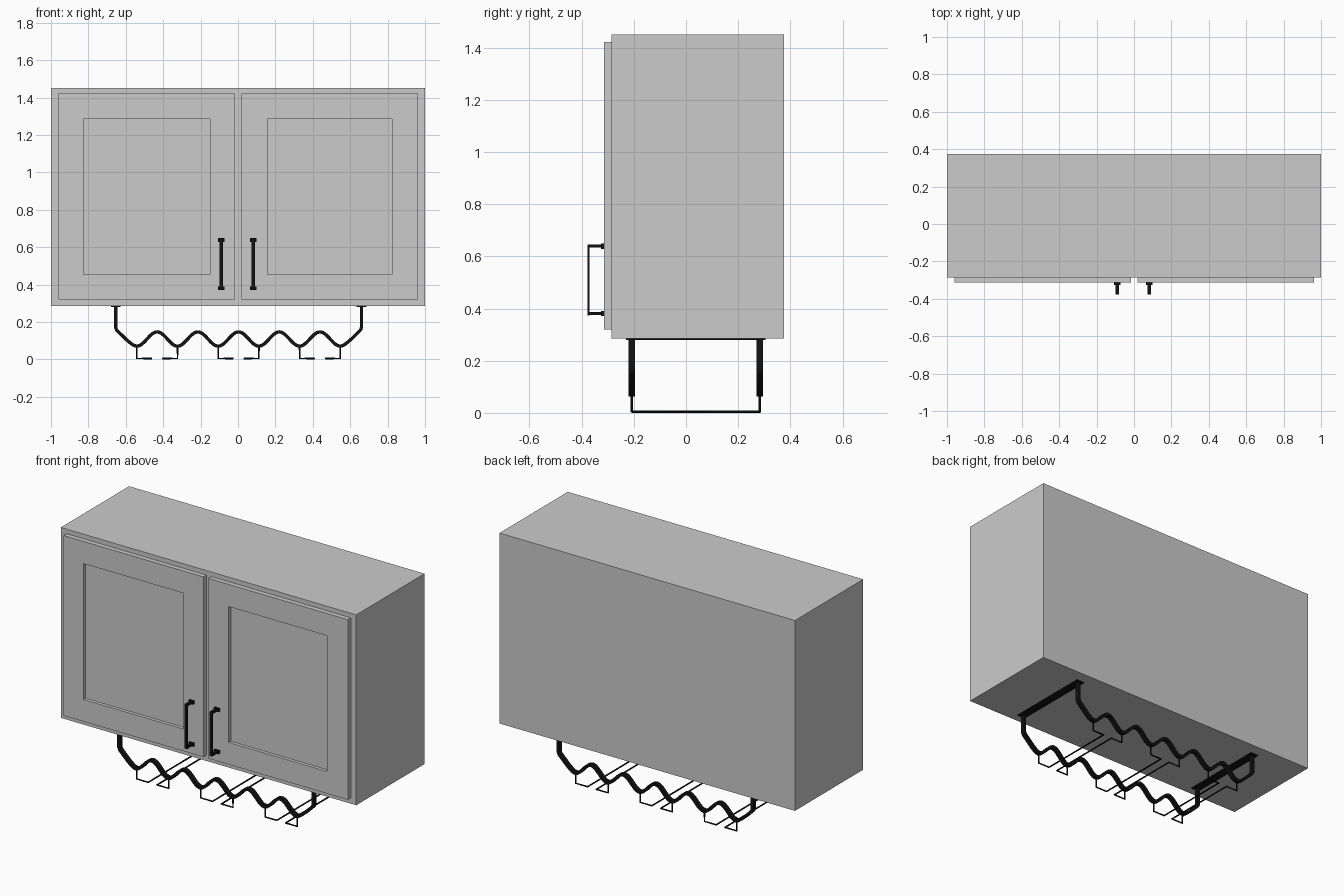
import bpy, bmesh, math
from mathutils import Vector

if "Cube" in bpy.data.objects:
    bpy.data.objects.remove(bpy.data.objects["Cube"])

black = bpy.data.materials.new("black_metal")
black.diffuse_color = (0.006, 0.006, 0.006, 1)
black.use_nodes = True
black.node_tree.nodes["Principled BSDF"].inputs["Base Color"].default_value = black.diffuse_color


def add_mesh(name, bm, mat=None):
    bmesh.ops.recalc_face_normals(bm, faces=bm.faces)
    me = bpy.data.meshes.new(name)
    bm.to_mesh(me)
    bm.free()
    ob = bpy.data.objects.new(name, me)
    bpy.context.collection.objects.link(ob)
    if mat:
        me.materials.append(mat)
    return ob


def add_box(bm, x0, x1, y0, y1, z0, z1):
    verts = bmesh.ops.create_cube(bm, size=1)["verts"]
    for v in verts:
        v.co = ((x0 + x1) / 2 + v.co.x * (x1 - x0),
                (y0 + y1) / 2 + v.co.y * (y1 - y0),
                (z0 + z1) / 2 + v.co.z * (z1 - z0))
    return verts


# cabinet body
bm = bmesh.new()
add_box(bm, -1, 1, -0.285, 0.375, 0.285, 1.45)
add_mesh("cabinet_body", bm)


# doors with a recessed centre panel
def door(name, x0, x1, px0, px1):
    bm = bmesh.new()
    add_box(bm, x0, x1, -0.314, -0.285, 0.32, 1.422)
    front = min(bm.faces, key=lambda f: f.calc_center_median().y)
    bmesh.ops.inset_region(bm, faces=[front], thickness=0.1)
    mx, mz = (px0 + px1) / 2, 0.87
    for v in front.verts:
        v.co.x = px0 if v.co.x < mx else px1
        v.co.z = 0.455 if v.co.z < mz else 1.286
    panel = bmesh.ops.extrude_discrete_faces(bm, faces=[front])["faces"][0]
    for v in panel.verts:
        v.co.y += 0.02
    add_mesh(name, bm)


door("left_door", -0.96, -0.015, -0.825, -0.15)
door("right_door", 0.02, 0.963, 0.157, 0.824)

# door handles: bar, two posts and their base plates
for name, x in (("left_handle", -0.09), ("right_handle", 0.081)):
    bm = bmesh.new()
    add_box(bm, x - 0.009, x + 0.009, -0.38, -0.37, 0.374, 0.646)
    for z in (0.381, 0.639):
        add_box(bm, x - 0.009, x + 0.009, -0.375, -0.315, z - 0.006, z + 0.006)
        add_box(bm, x - 0.017, x + 0.017, -0.326, -0.312, z - 0.01, z + 0.01)
    for v in bm.verts:
        v.co.y = max(v.co.y, -0.377)
    add_mesh(name, bm, black)

# wavy rack rails: offset a path in xz and extrude it in y
CX, HALF, YF, YB = 0.003, 0.1088, -0.208, 0.283
wave = []
N = 120
for i in range(N + 1):
    x = -5 * HALF + 10 * HALF * i / N
    wave.append(Vector((CX + x, 0.109 + 0.038 * math.cos(math.pi * x / HALF))))
left = [(-0.657, 0.283), (-0.657, 0.17), (-0.652, 0.157), (-0.64, 0.145),
        (-0.6, 0.106), (-0.58, 0.089), (-0.565, 0.078), (-0.555, 0.073)]
path = [Vector((CX + x, z)) for x, z in left] + wave
path += [Vector((CX - x, z)) for x, z in reversed(left)]


def rail(name, y, half_w=0.013, half_t=0.009):
    bm = bmesh.new()
    rings = []
    for i, p in enumerate(path):
        t = (path[min(i + 1, len(path) - 1)] - path[max(i - 1, 0)]).normalized()
        n = Vector((-t.y, t.x)) * half_t
        rings.append([bm.verts.new((p.x + s * n.x, y + w * half_w, p.y + s * n.y))
                      for s, w in ((1, 1), (1, -1), (-1, -1), (-1, 1))])
    for a, b in zip(rings, rings[1:]):
        for k in range(4):
            bm.faces.new((a[k], a[(k + 1) % 4], b[(k + 1) % 4], b[k]))
    bm.faces.new(rings[0])
    bm.faces.new(rings[-1])
    add_mesh(name, bm, black)


rail("front_rail", YF)
rail("back_rail", YB)

# mounting plates under the cabinet
for name, x in (("left_mount", CX - 0.657), ("right_mount", CX + 0.657)):
    bm = bmesh.new()
    add_box(bm, x - 0.026, x + 0.026, -0.23, 0.305, 0.279, 0.286)
    add_mesh(name, bm, black)

# thin support wires hanging from each trough
for i in range(6):
    x0 = CX + (2 * i - 5) * HALF
    x1 = x0 + (0.079 if i % 2 == 0 else -0.079)
    cu = bpy.data.curves.new("support_wire", "CURVE")
    cu.dimensions = "3D"
    cu.bevel_depth = 0.005
    cu.bevel_resolution = 1
    cu.use_fill_caps = True
    pts = [(x0, YF, 0.07), (x0, YF, 0.005), (x1, YF, 0.005),
           (x1, YB, 0.005), (x0, YB, 0.005), (x0, YB, 0.07)]
    sp = cu.splines.new("POLY")
    sp.points.add(len(pts) - 1)
    for q, c in zip(sp.points, pts):
        q.co = (*c, 1)
    cu.materials.append(black)
    ob = bpy.data.objects.new("support_wire_%d" % (i + 1), cu)
    bpy.context.collection.objects.link(ob)
